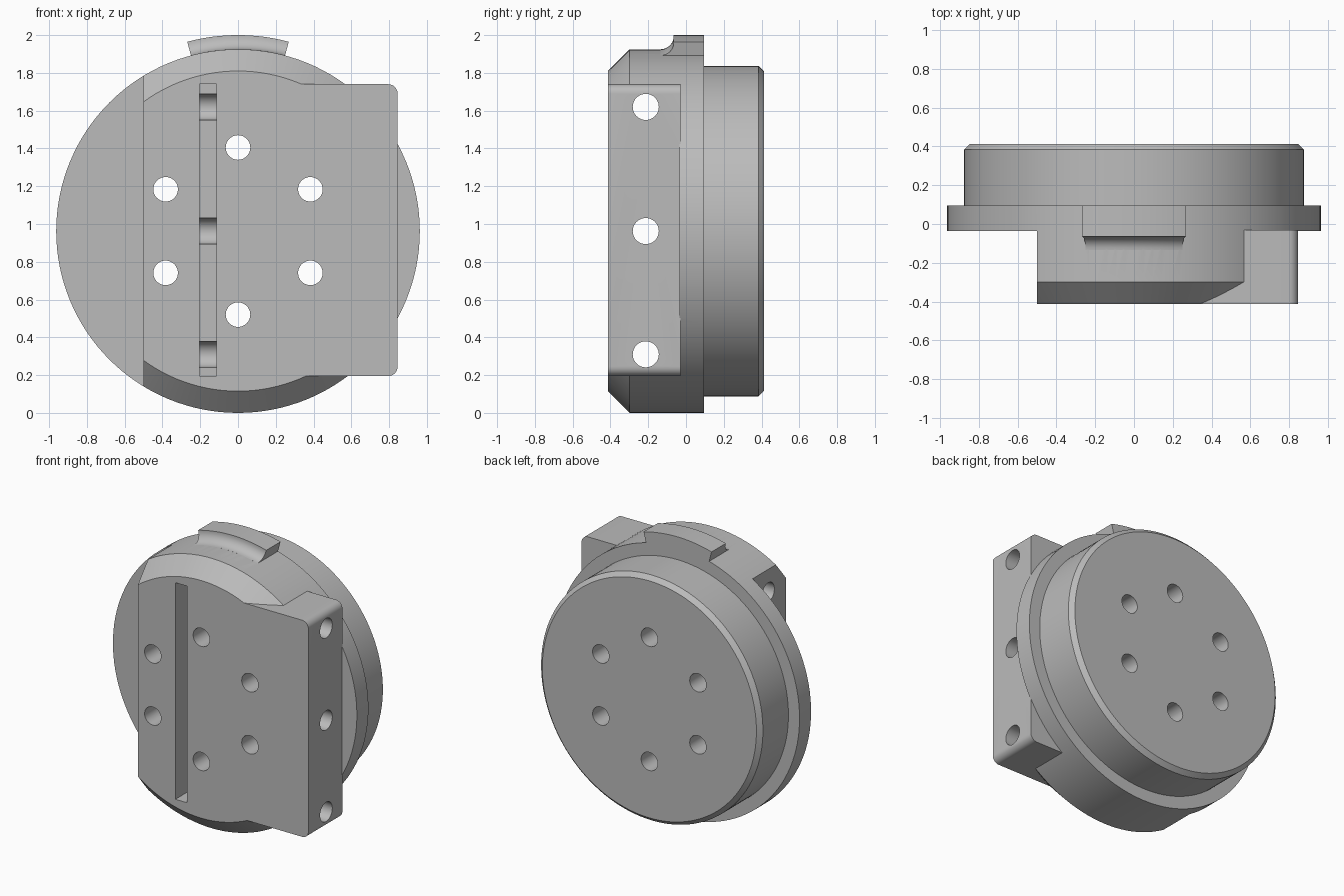
import bpy, bmesh
from math import sin, cos, pi, radians
from mathutils import Vector

cube = bpy.data.objects.get("Cube")
if cube:
    bpy.data.objects.remove(cube, do_unlink=True)

AXIS_Z = 0.9625
RADIUS = 0.9625
FRONT, BACK = -0.413, 0.413
FLANGE_FRONT, FLANGE_BACK = -0.035, 0.095
SEGMENTS = 128

grey = bpy.data.materials.new("machined grey")
grey.use_nodes = True
grey.diffuse_color = (0.5, 0.5, 0.5, 1)
grey.node_tree.nodes["Principled BSDF"].inputs["Base Color"].default_value = grey.diffuse_color


def loft(name, rings):
    """Skin a list of equal-length closed rings and cap both ends."""
    bm = bmesh.new()
    loops = [[bm.verts.new(p) for p in ring] for ring in rings]
    for a, b in zip(loops, loops[1:]):
        for i in range(len(a)):
            j = (i + 1) % len(a)
            bm.faces.new((a[i], a[j], b[j], b[i]))
    bm.faces.new(loops[0])
    bm.faces.new(loops[-1])
    bmesh.ops.recalc_face_normals(bm, faces=bm.faces)
    mesh = bpy.data.meshes.new(name)
    bm.to_mesh(mesh)
    bm.free()
    mesh.materials.append(grey)
    obj = bpy.data.objects.new(name, mesh)
    bpy.context.collection.objects.link(obj)
    return obj


def polar(r, angle, y):
    return Vector((r * sin(angle), y, AXIS_Z + r * cos(angle)))


def turned(name, profile, centre=(0, 0, 0), count=SEGMENTS):
    """Round solid about the y axis from (radius, y) pairs."""
    return loft(name, [[polar(r, 2 * pi * i / count, y) + Vector(centre)
                        for i in range(count)] for r, y in profile])


def box(name, x0, x1, y0, y1, z0, z1):
    return loft(name, [[(x0, y, z0), (x1, y, z0), (x1, y, z1), (x0, y, z1)] for y in (y0, y1)])


def combine(target, other, operation):
    mod = target.modifiers.new(other.name, "BOOLEAN")
    mod.operation = operation
    mod.solver = "EXACT"
    mod.object = other
    bpy.context.view_layer.objects.active = target
    bpy.ops.object.modifier_apply(modifier=mod.name)
    bpy.data.objects.remove(other, do_unlink=True)


# Turned body: chamfered front boss, flange and chamfered rear disc
body = turned("flange_body", [
    (0.8475, FRONT), (RADIUS, -0.298), (RADIUS, FLANGE_BACK),
    (0.875, FLANGE_BACK), (0.875, 0.383), (0.845, BACK)])

# Flats on both sides of the boss, leaving the flange round
combine(body, box("left_flat", -2, -0.5, -1, FLANGE_FRONT, -1, 3), "DIFFERENCE")
combine(body, box("right_flat", 0.8, 2, -1, FLANGE_FRONT, -1, 3), "DIFFERENCE")

# Side block with rounded outer corners
low, high, outer, fillet = 0.195, 1.74, 0.845, 0.05
outline = [(0.3, high), (0.3, low)]
for cz, start in ((low + fillet, -90), (high - fillet, 0)):
    for i in range(9):
        a = radians(start + i * 90 / 8)
        outline.append((outer - fillet + fillet * cos(a), cz + fillet * sin(a)))
combine(body, loft("side_block", [[(x, y, z) for x, z in outline]
                                  for y in (FRONT, FLANGE_FRONT + 0.005)]), "UNION")

# Locating tab on top, with a concave fillet running into the boss
section = [(0.9, FLANGE_BACK), (1.0375, FLANGE_BACK), (1.0375, -0.065)]
for i in range(9):
    a = i * pi / 16
    section.append((1.0325 - 0.07 * sin(a), -0.135 + 0.07 * cos(a)))
section.append((0.9, -0.135))
combine(body, loft("locating_tab", [[polar(r, radians(t), y) for r, y in section]
                                    for t in [-15 + 1.25 * k for k in range(25)]]), "UNION")

# Long slot in the front face
combine(body, box("slot", -0.205, -0.115, -1, FRONT + 0.2, low, high), "DIFFERENCE")

# Ring of six bores through the full depth
for k in range(6):
    a = k * pi / 3
    combine(body, turned("bore", [(0.065, -1), (0.065, 1)],
                         (0.4425 * sin(a), 0, 0.4425 * cos(a)), 40), "DIFFERENCE")

# Three cross holes from side to side
for z in (0.31, AXIS_Z, 1.62):
    rings = [[(x, -0.213 + 0.069 * cos(2 * pi * i / 40), z + 0.069 * sin(2 * pi * i / 40))
              for i in range(40)] for x in (-2, 2)]
    combine(body, loft("cross_hole", rings), "DIFFERENCE")

# Smooth round walls, crisp edges
bpy.ops.object.select_all(action="DESELECT")
body.select_set(True)
bpy.context.view_layer.objects.active = body
bpy.ops.object.shade_smooth_by_angle(angle=radians(25))
